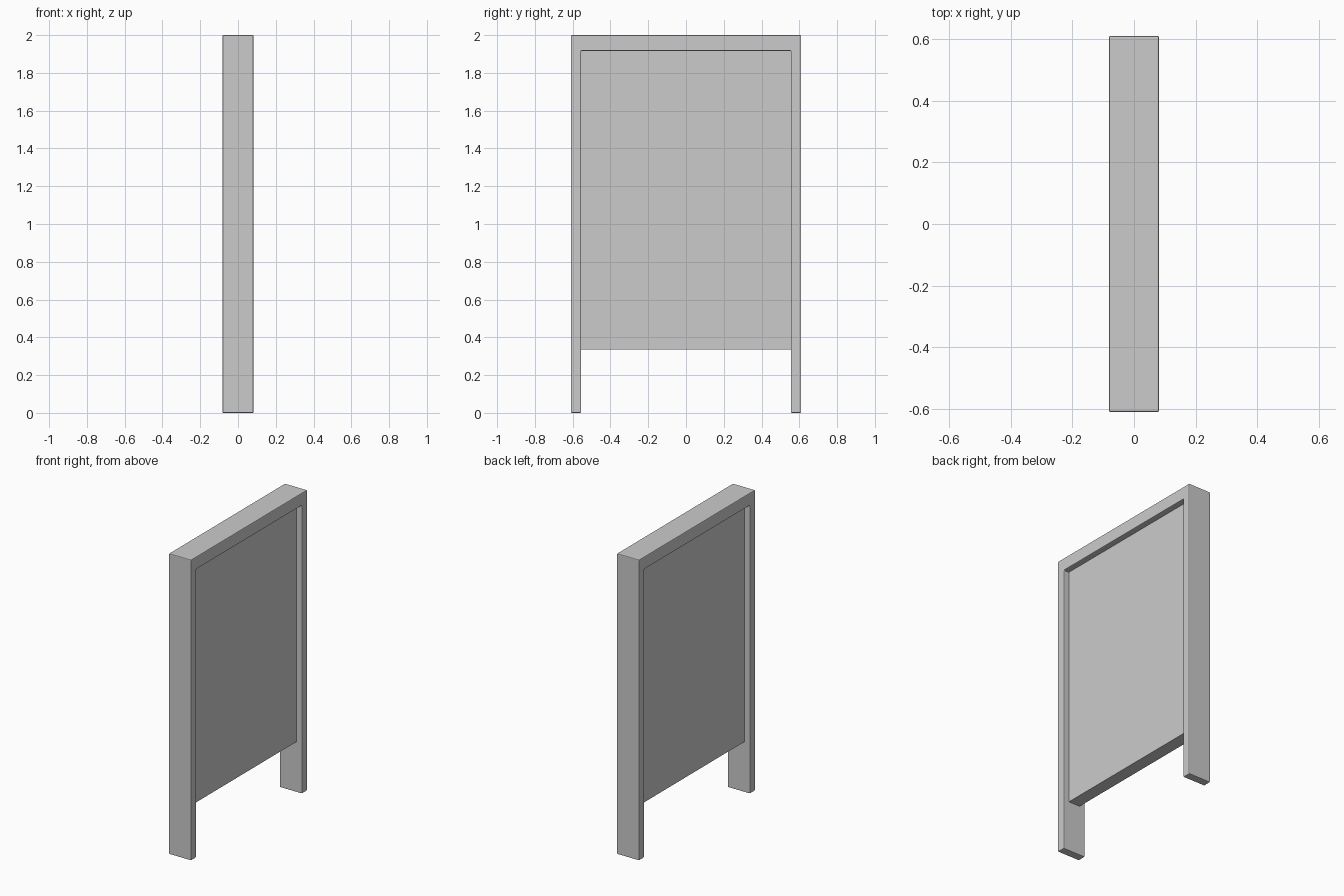
import bpy, bmesh

if "Cube" in bpy.data.objects:
    bpy.data.objects.remove(bpy.data.objects["Cube"])

HALF_W, LEG, BAR, HEIGHT = 0.61, 0.055, 0.083, 2.0
DEPTH, PANEL_DEPTH, PANEL_BOTTOM = 0.163, 0.084, 0.335


def extrude_profile(name, points, depth):
    """Extrude a closed (y, z) profile along x, centred on x = 0."""
    bm = bmesh.new()
    face = bm.faces.new([bm.verts.new((-depth / 2, y, z)) for y, z in points])
    result = bmesh.ops.extrude_face_region(bm, geom=[face])
    verts = [g for g in result["geom"] if isinstance(g, bmesh.types.BMVert)]
    bmesh.ops.translate(bm, vec=(depth, 0, 0), verts=verts)
    bmesh.ops.recalc_face_normals(bm, faces=bm.faces)
    mesh = bpy.data.meshes.new(name)
    bm.to_mesh(mesh)
    bm.free()
    obj = bpy.data.objects.new(name, mesh)
    bpy.context.collection.objects.link(obj)
    return obj


# Door-shaped frame: two legs joined by a top bar, with softened edges
inner, under = HALF_W - LEG, HEIGHT - BAR
half = [(HALF_W, HEIGHT), (HALF_W, 0), (inner, 0), (inner, under)]
frame = extrude_profile("frame", half + [(-y, z) for y, z in reversed(half)], DEPTH)
bevel = frame.modifiers.new("edge_bevel", "BEVEL")
bevel.width = 0.005
bevel.segments = 2

# Thin panel recessed equally on both sides
extrude_profile("panel", [(-inner, PANEL_BOTTOM), (inner, PANEL_BOTTOM),
                          (inner, under), (-inner, under)], PANEL_DEPTH)
